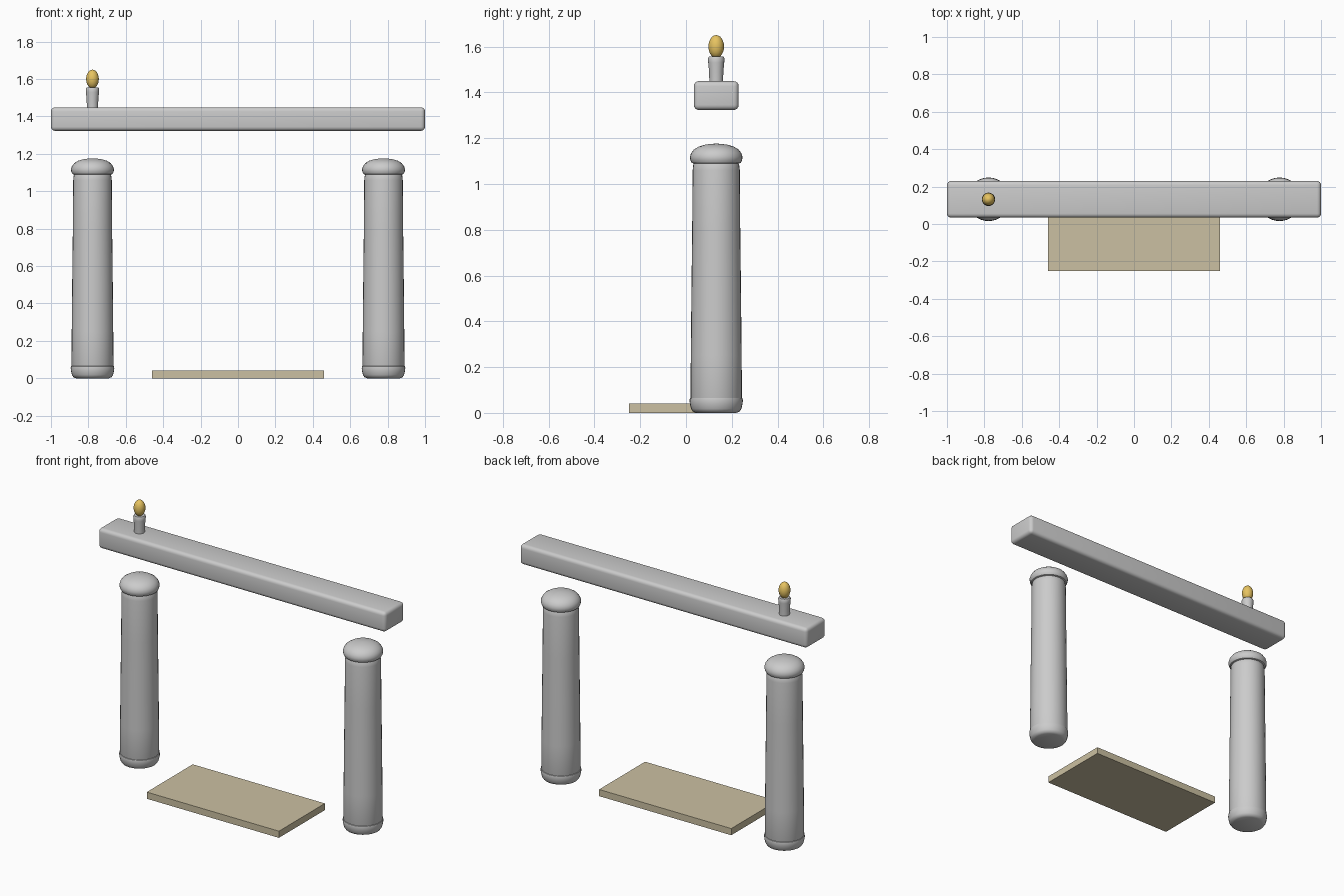
import bpy, bmesh, math

if "Cube" in bpy.data.objects:
    bpy.data.objects.remove(bpy.data.objects["Cube"])

CY = 0.132   # depth centre of gate
PX = 0.778   # post offset from centre


def finish(name, bm, loc=(0, 0, 0), color=None, smooth=True):
    me = bpy.data.meshes.new(name)
    bmesh.ops.recalc_face_normals(bm, faces=bm.faces)
    bm.to_mesh(me)
    bm.free()
    ob = bpy.data.objects.new(name, me)
    ob.location = loc
    bpy.context.collection.objects.link(ob)
    if color:
        mat = bpy.data.materials.new(name + "_colour")
        mat.diffuse_color = (*color, 1)
        mat.use_nodes = True
        mat.node_tree.nodes["Principled BSDF"].inputs["Base Color"].default_value = mat.diffuse_color
        me.materials.append(mat)
    if smooth:
        bpy.ops.object.select_all(action='DESELECT')
        ob.select_set(True)
        bpy.context.view_layer.objects.active = ob
        bpy.ops.object.shade_smooth_by_angle(angle=math.radians(40))
    return ob


def lathe(name, profile, loc, sides=32, color=None):
    bm = bmesh.new()
    rings = [[bm.verts.new((r * math.cos(2 * math.pi * i / sides),
                            r * math.sin(2 * math.pi * i / sides), z))
              for i in range(sides)] for r, z in profile]
    for a, b in zip(rings, rings[1:]):
        for i in range(sides):
            j = (i + 1) % sides
            bm.faces.new((a[i], a[j], b[j], b[i]))
    bm.faces.new(rings[0][::-1])
    bm.faces.new(rings[-1])
    return finish(name, bm, loc, color)


def box(name, x0, x1, y0, y1, z0, z1, bevel=0, color=None):
    bm = bmesh.new()
    bmesh.ops.create_cube(bm, size=1)
    for v in bm.verts:
        v.co = (v.co.x * (x1 - x0), v.co.y * (y1 - y0), v.co.z * (z1 - z0))
    if bevel:
        bmesh.ops.bevel(bm, geom=bm.edges[:], offset=bevel, segments=4,
                        profile=0.5, affect='EDGES')
    loc = ((x0 + x1) / 2, (y0 + y1) / 2, (z0 + z1) / 2)
    return finish(name, bm, loc, color, smooth=bool(bevel))


# Two posts: rounded foot, tapered shaft, domed cap
foot = [(0.088, 0), (0.102, 0.006), (0.110, 0.018), (0.115, 0.04),
        (0.1165, 0.055), (0.115, 0.064), (0.108, 0.068)]
shaft = [(0.100, 0.02), (0.1125, 0.06), (0.111, 0.25), (0.108, 0.55),
         (0.105, 0.8), (0.103, 1.06), (0.100, 1.085), (0.092, 1.10)]
cap = [(0.096, 1.088), (0.107, 1.092), (0.113, 1.103), (0.115, 1.118),
       (0.110, 1.134), (0.098, 1.150), (0.077, 1.163), (0.050, 1.171),
       (0.022, 1.175), (0.004, 1.176)]
for side, sx in (("left", -1), ("right", 1)):
    at = (sx * PX, CY, 0)
    lathe(side + "_post_foot", foot, at)
    lathe(side + "_post_shaft", shaft, at)
    lathe(side + "_post_cap", cap, at)

# Floating lintel beam
box("lintel", -1, 1, 0.034, 0.23, 1.323, 1.449, bevel=0.022)

# Flat doormat slab
box("threshold_mat", -0.46, 0.46, -0.25, 0.207, 0, 0.042, color=(0.60, 0.53, 0.36))

# Candle and flame
lathe("candle", [(0.030, 1.44), (0.031, 1.49), (0.035, 1.53), (0.036, 1.548),
                 (0.032, 1.556)], (-PX, CY, 0), 20)
flame = [(0.0335 * math.sin(t) + 0.0005, 1.60 - 0.05 * math.cos(t))
         for t in [math.pi * i / 12 for i in range(13)]]
lathe("flame", flame, (-PX, CY, 0), 20, (0.80, 0.55, 0.12))
